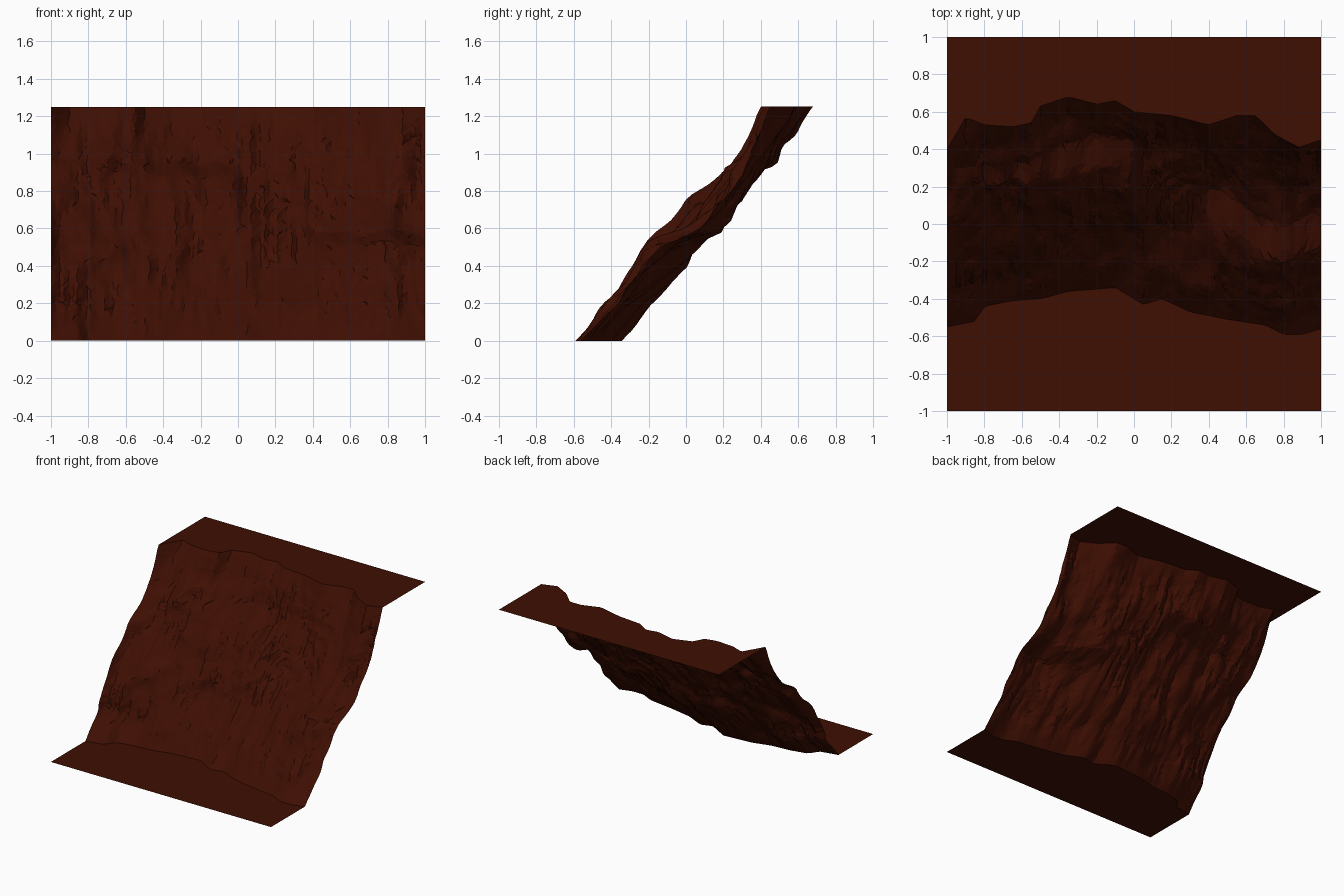
import bpy, bmesh, random
from mathutils import Vector, noise

if "Cube" in bpy.data.objects:
    bpy.data.objects.remove(bpy.data.objects["Cube"])

random.seed(4)
H, NX, NZ = 1.25, 84, 54

# cliff face depth (y) at a coarse grid of columns (x) and levels (z)
LEVELS = [0, .2, .4, .52, .58, .75, .9, .96, 1.1, H]
COLUMNS = [-1, -.85, -.5, -.2, .1, .3, .5, .75, 1]
DEPTH = [
    [-.555, -.37, -.28, -.22, -.17, -.01, .18, .23, .31, .39],
    [-.52, -.33, -.20, -.10, -.05, .10, .23, .31, .42, .55],
    [-.40, -.25, -.12, -.03, .02, .14, .25, .36, .50, .61],
    [-.35, -.18, -.03, .03, .06, .15, .27, .46, .56, .65],
    [-.42, -.20, .00, .05, .08, .22, .40, .45, .50, .59],
    [-.47, -.32, -.04, .08, .15, .30, .40, .44, .50, .56],
    [-.51, -.36, -.20, .03, .17, .29, .37, .42, .49, .56],
    [-.56, -.41, -.28, -.21, -.01, .19, .29, .34, .41, .48],
    [-.56, -.36, -.20, -.12, .03, .20, .29, .33, .39, .45]]

# finer outlines of the foot and the rim, and the height of the broken ledge band
FOOT = ([-1, -.85, -.8, -.65, -.5, -.35, -.1, .05, .15, .3, .5, .7, .8, .9, 1],
        [-.55, -.52, -.44, -.41, -.40, -.36, -.34, -.43, -.40, -.47, -.51, -.54, -.59, -.59, -.56])
RIM = ([-1, -.9, -.8, -.65, -.55, -.5, -.35, -.2, -.1, 0, .2, .4, .55, .65, .75, .88, 1],
       [.40, .57, .53, .52, .54, .63, .68, .64, .66, .60, .58, .53, .58, .58, .48, .41, .45])
BAND = ([-1, -.6, -.3, .1, .2, .45, 1], [.85, .95, .9, .8, .7, .53, .57])


def lerp(xs, ys, x):
    x = min(max(x, xs[0]), xs[-1])
    for i in range(len(xs) - 1):
        if x <= xs[i + 1]:
            t = (x - xs[i]) / (xs[i + 1] - xs[i])
            return ys[i] + (ys[i + 1] - ys[i]) * t
    return ys[-1]


def coarse(x, z):
    return lerp(COLUMNS, [lerp(LEVELS, row, z) for row in DEPTH], x)


def wobble(x, z, fx, fz, seed):
    return noise.noise(Vector((x * fx, z * fz, seed)))


def face_depth(x, z):
    """Coarse shape with jagged ledges, corrected to the outlines, plus rocky relief."""
    t = z / H
    fade = min(1, 8 * t, 8 * (1 - t))
    wx = x + .07 * fade * wobble(x, z, 6, 5, 3.7)
    wz = z + .05 * fade * wobble(x, z, 8, 5, 8.2)
    y = coarse(wx, wz)
    y += (lerp(*FOOT, x) - coarse(x, 0)) * max(0, 1 - 2.5 * t)
    y += (lerp(*RIM, x) - coarse(x, H)) * max(0, 2.5 * t - 1.5)
    # small broken ledges, strongest along the band
    near = max(.25, 1 - abs(z - lerp(*BAND, x)) * 5)
    s = (z * 8 + 1.8 * wobble(x, z, 3, 2, 2.4)) % 1
    relief = near * (.035 * (max(0, (s - .7) / .3) - s) + .012)
    # upright ribs over the whole face
    relief += .024 * wobble(x, z, 9, 2.5, 1.3)
    relief += .036 * abs(wobble(x, z, 14, 4, 5.1)) - .009
    relief += .008 * wobble(x, z, 22, 12, 9.7)
    return y + relief * fade


rock = bpy.data.materials.new("dark_brown_rock")
rock.diffuse_color = (.049, .0046, .0008, 1)
rock.use_nodes = True
rock.node_tree.nodes["Principled BSDF"].inputs["Base Color"].default_value = rock.diffuse_color


def add_grid(name, rows):
    bm = bmesh.new()
    vs = [[bm.verts.new(p) for p in row] for row in rows]
    for a, b in zip(vs, vs[1:]):
        for i in range(len(a) - 1):
            q = (a[i], a[i + 1], b[i + 1], b[i])
            if len(rows) == 2:
                bm.faces.new(q)
            else:                       # random diagonals for a chipped look
                k = random.randint(0, 1)
                bm.faces.new((q[k], q[k + 1], q[k + 2]))
                bm.faces.new((q[k], q[k + 2], q[(k + 3) % 4]))
    me = bpy.data.meshes.new(name)
    bm.to_mesh(me)
    bm.free()
    me.materials.append(rock)
    ob = bpy.data.objects.new(name, me)
    bpy.context.collection.objects.link(ob)


# cliff face: jittered, flat shaded sheet
rows = []
for j in range(NZ + 1):
    row = []
    for i in range(NX + 1):
        x, z = -1 + 2 * i / NX, H * j / NZ
        if 0 < j < NZ:
            z += random.uniform(-.3, .3) * H / NZ
            if 0 < i < NX:
                x += random.uniform(-.3, .3) * 2 / NX
        row.append((x, face_depth(x, z), z))
    rows.append(row)
add_grid("cliff_face", rows)

# level ground in front of the foot and behind the rim
add_grid("lower_ground", [[(p[0], -1, 0) for p in rows[0]], rows[0]])
add_grid("upper_ground", [rows[-1], [(p[0], 1, H) for p in rows[-1]]])
